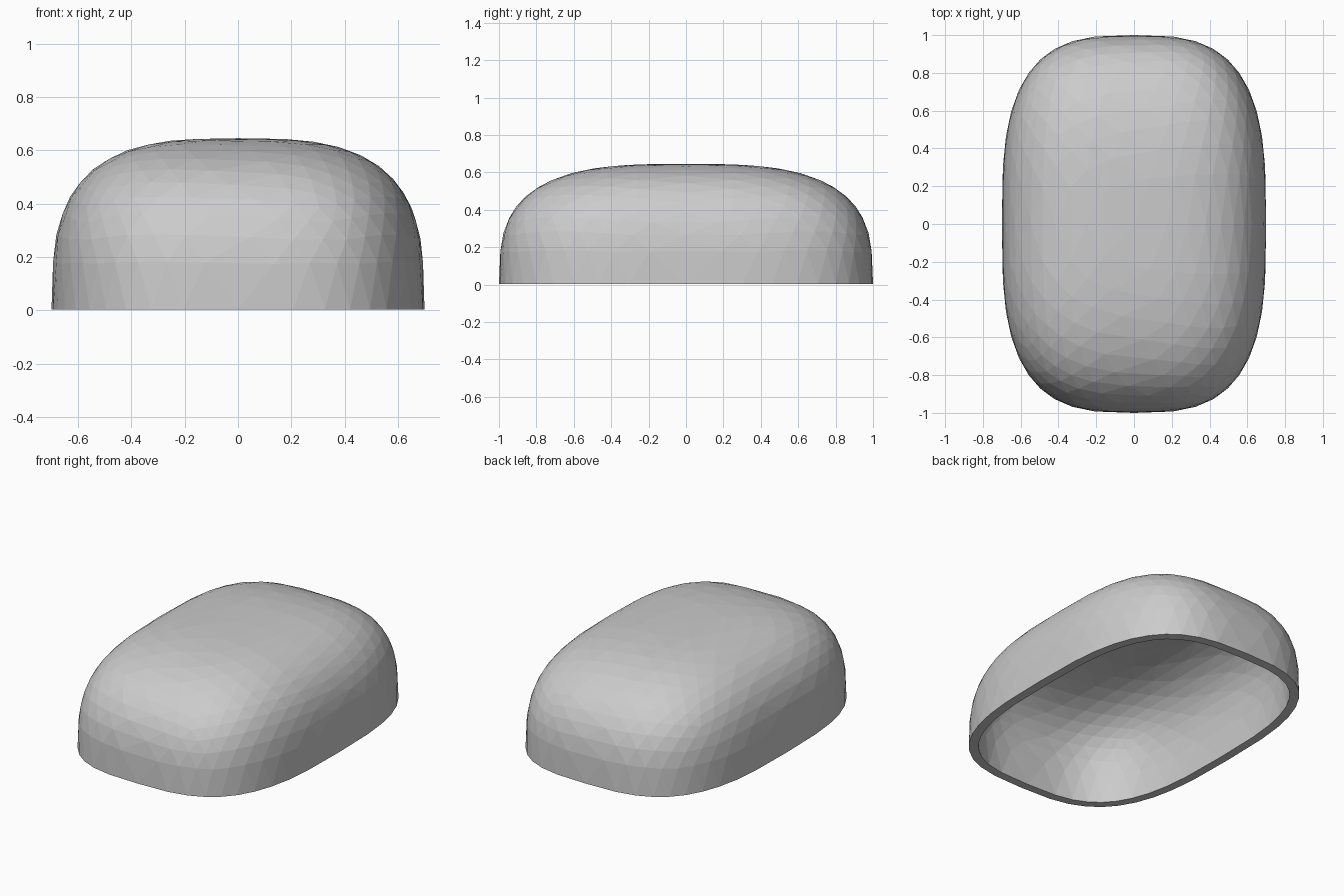
import bpy, bmesh, math

if "Cube" in bpy.data.objects:
    bpy.data.objects.remove(bpy.data.objects["Cube"])

HALF_X, HALF_Y, HEIGHT = 0.70, 1.00, 0.642
POWER = 0.65        # below 1 makes the ball boxier
WALL = 0.055


def boxy(v):
    return math.copysign(abs(v) ** POWER, v) if abs(v) > 1e-5 else 0.0


# Rounded shell: upper half of a faceted ball, squared off and stretched
bm = bmesh.new()
bmesh.ops.create_icosphere(bm, subdivisions=4, radius=1.0)
lower = [v for v in bm.verts if v.co.z < -1e-4]
bmesh.ops.delete(bm, geom=lower, context='VERTS')
for v in bm.verts:
    v.co = (boxy(v.co.x) * HALF_X, boxy(v.co.y) * HALF_Y, boxy(v.co.z) * HEIGHT)
bmesh.ops.recalc_face_normals(bm, faces=bm.faces)
# An open shell may be oriented either way: make the top face upward
top = max(bm.faces, key=lambda f: f.calc_center_median().z)
if top.normal.z < 0:
    bmesh.ops.reverse_faces(bm, faces=bm.faces)

mesh = bpy.data.meshes.new("rounded_shell")
bm.to_mesh(mesh)
bm.free()
shell = bpy.data.objects.new("rounded_shell", mesh)
bpy.context.collection.objects.link(shell)
shell.location.z = 0.004

# Wall thickness, grown inward with a flat rim underneath
solid = shell.modifiers.new("wall", 'SOLIDIFY')
solid.thickness = WALL
solid.offset = -1.0
